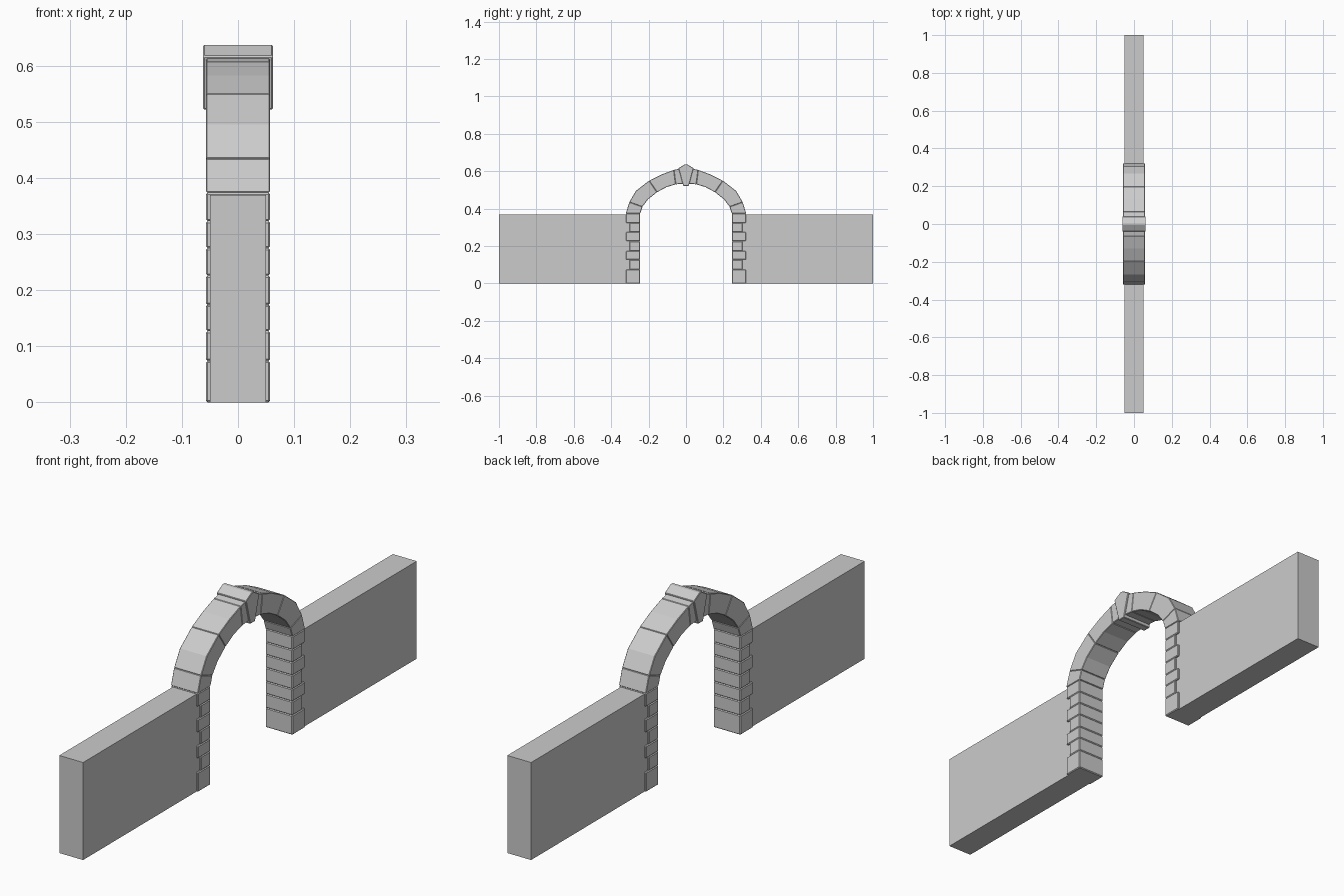
import bpy, bmesh, math

if "Cube" in bpy.data.objects:
    bpy.data.objects.remove(bpy.data.objects["Cube"])


def prism(name, outline, half, bevel=0.0, mirror=True):
    """Extrude a (y, z) outline along x, optionally mirrored to the other side."""
    bm = bmesh.new()
    face = bm.faces.new([bm.verts.new((-half, y, z)) for y, z in outline])
    ext = bmesh.ops.extrude_face_region(bm, geom=[face])
    verts = [v for v in ext["geom"] if isinstance(v, bmesh.types.BMVert)]
    bmesh.ops.translate(bm, verts=verts, vec=(2 * half, 0, 0))
    bmesh.ops.recalc_face_normals(bm, faces=bm.faces)
    mesh = bpy.data.meshes.new(name)
    bm.to_mesh(mesh)
    bm.free()
    ob = bpy.data.objects.new(name, mesh)
    bpy.context.collection.objects.link(ob)
    if bevel:
        b = ob.modifiers.new("chamfer", "BEVEL")
        b.width = bevel
        b.segments = 1
        b.limit_method = "ANGLE"
        b.angle_limit = math.radians(45)
    if mirror:
        m = ob.modifiers.new("other_side", "MIRROR")
        m.use_axis = (False, True, False)
    return ob


def rect(y0, y1, z0, z1):
    return [(y0, z0), (y1, z0), (y1, z1), (y0, z1)]


# Straight walls on both sides of the opening
prism("wall", rect(0.255, 1.0, 0, 0.37), 0.05)

# Jamb stones, alternately long and short
levels = [0, 0.074, 0.127, 0.174, 0.226, 0.275, 0.323, 0.374]
for i, (z0, z1) in enumerate(zip(levels, levels[1:])):
    prism("jamb_stone", rect(0.245, 0.32 if i % 2 == 0 else 0.303, z0, z1), 0.057, 0.003)

# Arch stones, each spanning a run of matching inner and outer points
outer = [(0.322, 0.374), (0.303, 0.435), (0.268, 0.495), (0.197, 0.55),
         (0.13, 0.583), (0.065, 0.607), (0.0, 0.622)]
inner = [(0.245, 0.374), (0.233, 0.41), (0.203, 0.45), (0.155, 0.488),
         (0.105, 0.515), (0.055, 0.53), (0.0, 0.535)]
for a, b in [(0, 1), (1, 3), (3, 5), (5, 6)]:
    prism("arch_stone", outer[a:b + 1] + inner[a:b + 1][::-1], 0.057, 0.002)

# Pointed keystone
prism("keystone", [(-0.015, 0.522), (0.015, 0.522), (0.04, 0.617),
                   (0.006, 0.637), (-0.006, 0.637), (-0.04, 0.617)],
      0.062, 0.002, mirror=False)
